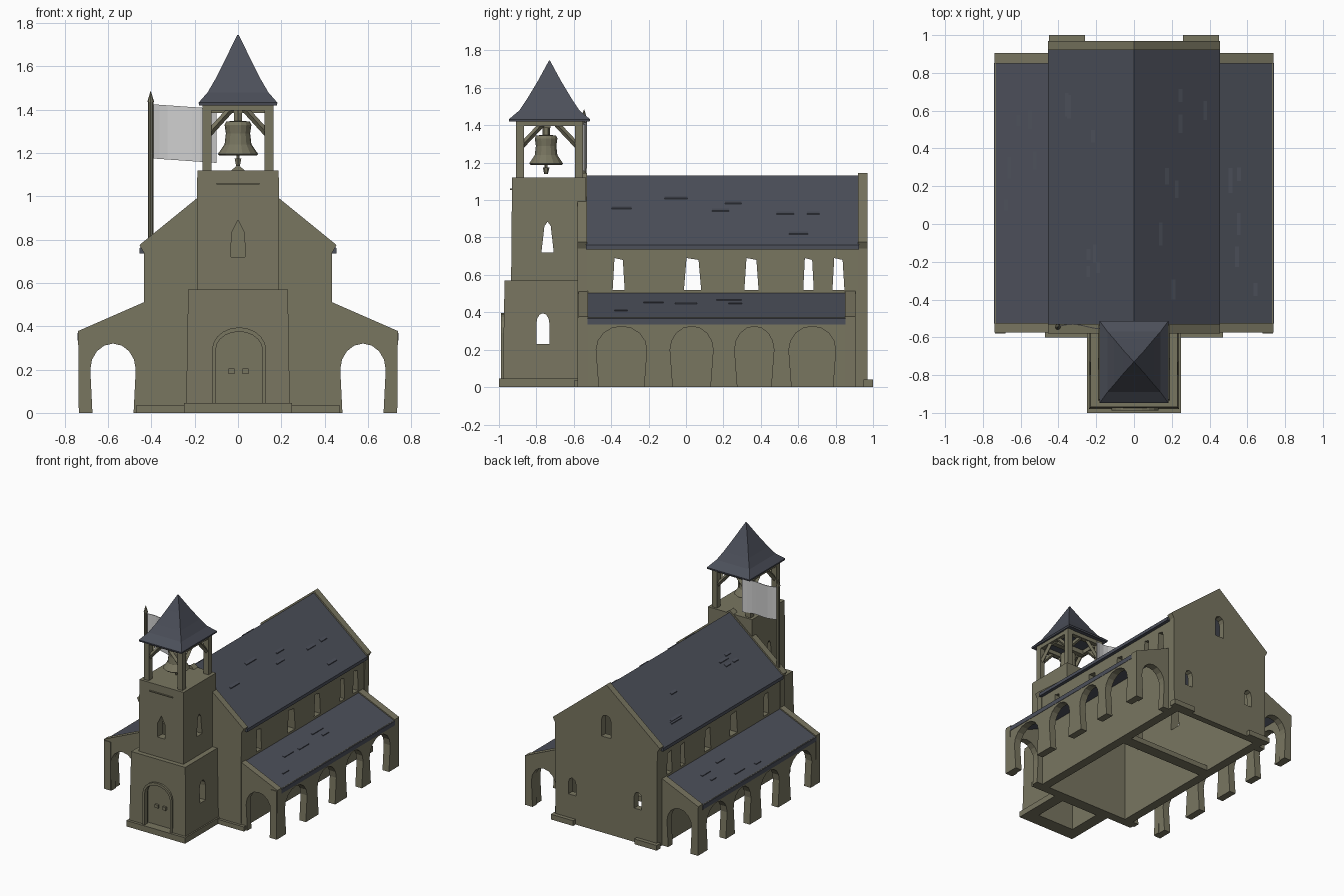
import bpy, bmesh, math, random
from mathutils import Vector

if "Cube" in bpy.data.objects:
    bpy.data.objects.remove(bpy.data.objects["Cube"])

random.seed(4)


def material(name, rgb):
    m = bpy.data.materials.new(name)
    m.diffuse_color = (*rgb, 1)
    m.use_nodes = True
    m.node_tree.nodes["Principled BSDF"].inputs["Base Color"].default_value = m.diffuse_color
    return m


STONE = material("olive stone", (0.19, 0.18, 0.118))
SLATE = material("blue grey slate", (0.072, 0.079, 0.102))
CLOTH = material("pale cloth", (0.62, 0.62, 0.62))


def finish(name, bm, mat):
    bmesh.ops.recalc_face_normals(bm, faces=bm.faces)
    me = bpy.data.meshes.new(name)
    bm.to_mesh(me)
    bm.free()
    me.materials.append(mat)
    ob = bpy.data.objects.new(name, me)
    bpy.context.collection.objects.link(ob)
    return ob


# Extrude a 2D outline between a and b along the axis missing from the plane
def prism(name, pts, plane, a, b, mat=STONE):
    place = {"xz": lambda u, v, t: (u, t, v),
             "yz": lambda u, v, t: (t, u, v),
             "xy": lambda u, v, t: (u, v, t)}[plane]
    bm = bmesh.new()
    lo = [bm.verts.new(place(u, v, a)) for u, v in pts]
    hi = [bm.verts.new(place(u, v, b)) for u, v in pts]
    bm.faces.new(lo)
    bm.faces.new(hi[::-1])
    for i in range(len(pts)):
        j = (i + 1) % len(pts)
        bm.faces.new((lo[i], lo[j], hi[j], hi[i]))
    return finish(name, bm, mat)


def box(name, x0, x1, y0, y1, z0, z1, mat=STONE):
    return prism(name, [(x0, y0), (x1, y0), (x1, y1), (x0, y1)], "xy", z0, z1, mat)


# Stack of rectangular rings (x0, x1, y0, y1, z)
def stack(name, rings, mat=STONE):
    bm = bmesh.new()
    loops = [[bm.verts.new(p) for p in ((x0, y0, z), (x1, y0, z), (x1, y1, z), (x0, y1, z))]
             for x0, x1, y0, y1, z in rings]
    bm.faces.new(loops[0])
    bm.faces.new(loops[-1])
    for a, b in zip(loops, loops[1:]):
        for i in range(4):
            j = (i + 1) % 4
            bm.faces.new((a[i], a[j], b[j], b[i]))
    return finish(name, bm, mat)


# Bar of n sides between two points
def bar(name, p, q, r0, r1, n=4, mat=STONE):
    p, q = Vector(p), Vector(q)
    bm = bmesh.new()
    bmesh.ops.create_cone(bm, cap_ends=True, segments=n, radius1=r0, radius2=r1, depth=(q - p).length)
    ob = finish(name, bm, mat)
    ob.rotation_mode = "QUATERNION"
    ob.rotation_quaternion = (q - p).to_track_quat("Z", "Y")
    ob.location = (p + q) / 2
    return ob


def arch(c, w, z0, zs, zt, n=8, foot=0.0):
    arc = [(c - w * math.cos(math.pi * i / n), zs + (zt - zs) * math.sin(math.pi * i / n)) for i in range(n + 1)]
    return [(c - w + foot, z0)] + arc + [(c + w - foot, z0)]


def cut(ob, cutters):
    for c in cutters:
        m = ob.modifiers.new("cut", "BOOLEAN")
        m.operation, m.solver, m.object = "DIFFERENCE", "EXACT", c
    dg = bpy.context.evaluated_depsgraph_get()
    dg.update()
    me = bpy.data.meshes.new_from_object(ob.evaluated_get(dg))
    ob.modifiers.clear()
    ob.data = me
    for c in cutters:
        bpy.data.objects.remove(c)


# Nave gable walls
GABLE = [(-0.43, 0), (0.43, 0), (0.435, 0.74), (0.455, 0.775), (0, 1.145), (-0.455, 0.775), (-0.435, 0.74)]
prism("front_gable", GABLE, "xz", -0.58, -0.53)
back = prism("back_gable", GABLE, "xz", 0.92, 0.97)
cut(back, [prism("c", arch(x, w, z0, z1 - 0.04, z1, 4), "xz", 0.8, 1.1)
           for x, w, z0, z1 in ((0, 0.04, 0.74, 0.91), (0.29, 0.032, 0.22, 0.35), (-0.27, 0.032, 0.26, 0.39))])

# Nave side walls, roof slopes and aisles on both sides
for s, side in ((-1, "left"), (1, "right")):
    wall = box(side + "_nave_wall", *sorted((s * 0.36, s * 0.43)), -0.54, 0.93, 0, 0.775)
    cut(wall, [prism("c", [(y - w, 0.52), (y + w, 0.52), (y + w * 0.7, 0.68), (y - w * 0.7, 0.69)],
                     "yz", s * 0.3, s * 0.5)
               for y, w in ((-0.36, 0.032), (0.035, 0.046), (0.35, 0.038), (0.655, 0.028), (0.815, 0.032))])
    prism(side + "_nave_roof", [(0, 1.13), (s * 0.455, 0.76), (s * 0.455, 0.735), (s * 0.43, 0.735), (0, 1.085)],
          "xz", -0.535, 0.925, SLATE)

    # Aisle arcade with four arches
    pts = [(-0.58, 0)]
    for c, w in ((-0.345, 0.135), (0.03, 0.115), (0.365, 0.105), (0.675, 0.125)):
        pts += arch(c, w, 0, 0.2, 0.325, 8, 0.015)
    prism(side + "_arcade", pts + [(0.9, 0), (0.9, 0.372), (-0.58, 0.372)], "yz", s * 0.68, s * 0.735)
    # Aisle end frames
    end = [(0.425, 0)] + arch(0.577, 0.105, 0, 0.2, 0.32, 8, 0.01) + [(0.735, 0), (0.738, 0.378), (0.425, 0.515)]
    for y0, y1 in ((-0.575, -0.525), (0.85, 0.905)):
        prism(side + "_aisle_end", [(s * u, v) for u, v in end], "xz", y0, y1)
    # Aisle lean-to roof
    prism(side + "_aisle_roof", [(s * u, v) for u, v in ((0.74, 0.368), (0.425, 0.505), (0.425, 0.47), (0.74, 0.335))],
          "xz", -0.527, 0.852, SLATE)
    # Raised slates
    for k in range(12):
        y, L = random.uniform(-0.45, 0.65), random.uniform(0.05, 0.14)
        if k < 7:
            x, top = random.uniform(0.12, 0.4), lambda u: 1.13 - u * 0.813
        else:
            x, top = random.uniform(0.48, 0.68), lambda u: 0.505 - (u - 0.425) * 0.435
        prism(side + "_slate", [(s * x, top(x)), (s * (x + 0.02), top(x + 0.02)),
                                (s * (x + 0.02), top(x + 0.02) + 0.006)], "xz", y, y + L, SLATE)
    # Footing stones at the nave corners
    box(side + "_back_foot", *sorted((s * 0.26, s * 0.45)), 0.95, 1.0, 0, 0.04)
    box(side + "_front_foot", *sorted((s * 0.24, s * 0.47)), -0.6, -0.54, 0, 0.035)

# Floor sill across the nave
box("nave_sill", -0.37, 0.37, 0.31, 0.4, 0, 0.04)

# Tower: hollow lower and upper stages
lower = stack("tower_lower", [(-0.24, 0.24, -0.98, -0.55, 0), (-0.23, 0.23, -0.97, -0.55, 0.57)])
cut(lower, [box("c", -0.16, 0.16, -0.89, -0.62, -0.1, 0.7),
            prism("c", arch(-0.765, 0.035, 0.23, 0.34, 0.395, 6), "yz", -0.4, 0.4),
            prism("c", arch(0.005, 0.115, 0.045, 0.29, 0.38, 10), "xz", -1.1, -0.935)])
upper = stack("tower_upper", [(-0.19, 0.19, -0.935, -0.53, 0.565), (-0.188, 0.188, -0.93, -0.535, 1.12)])
cut(upper, [box("c", -0.13, 0.13, -0.87, -0.59, 0.4, 1.08),
            prism("c", [(-0.773, 0.72), (-0.707, 0.72), (-0.723, 0.86), (-0.74, 0.885), (-0.757, 0.86)], "yz", -0.4, 0.4),
            prism("c", [(-0.033, 0.72), (0.033, 0.72), (0.03, 0.83), (0, 0.89), (-0.03, 0.83)], "xz", -1.1, -0.8)])
for x0, x1, y0, y1 in ((-0.25, 0.25, -1.0, -0.95), (-0.25, -0.225, -1.0, -0.57), (0.225, 0.25, -1.0, -0.57)):
    box("tower_plinth", x0, x1, y0, y1, 0, 0.045)
box("tower_band", -0.1, 0.1, -0.94, -0.92, 1.055, 1.062)

# Door surround and ring handles
outer, inner = arch(0.005, 0.125, 0.045, 0.29, 0.395, 10), arch(0.005, 0.108, 0.045, 0.29, 0.375, 10)
prism("door_surround", outer + inner[::-1], "xz", -0.988, -0.95)
for x in (-0.03, 0.035):
    box("door_handle", x - 0.014, x + 0.014, -0.95, -0.93, 0.18, 0.205)

# Belfry posts, braces and top beams
CY = -0.73
for sx in (-1, 1):
    for sy in (-1, 1):
        x, y = sx * 0.143, CY + sy * 0.158
        box("belfry_post", x - 0.021, x + 0.021, y - 0.021, y + 0.021, 1.11, 1.43)
        bar("belfry_brace", (x, y, 1.28), (sx * 0.03, y, 1.405), 0.016, 0.016)
        bar("belfry_brace", (x, y, 1.28), (x, CY + sy * 0.04, 1.405), 0.016, 0.016)
    box("belfry_beam", sx * 0.143 - 0.018, sx * 0.143 + 0.018, CY - 0.17, CY + 0.17, 1.395, 1.43)
    box("belfry_beam", -0.16, 0.16, CY + sx * 0.158 - 0.018, CY + sx * 0.158 + 0.018, 1.395, 1.43)
box("bell_yoke", -0.14, 0.14, CY - 0.035, CY + 0.005, 1.385, 1.42)

# Flared tower roof
rings = [(0.165, 0.195, 1.425), (0.18, 0.215, 1.42), (0.182, 0.217, 1.432), (0.14, 0.16, 1.48),
         (0.105, 0.12, 1.54), (0.055, 0.06, 1.64), (0.003, 0.003, 1.745)]
stack("tower_roof", [(-a, a, CY - b, CY + b, z) for a, b, z in rings], SLATE)

# Bell, turned from a profile
bm = bmesh.new()
prof = [(0, 1.35), (0.055, 1.345), (0.062, 1.33), (0.056, 1.29), (0.062, 1.24), (0.093, 1.195), (0.085, 1.188),
        (0.05, 1.24), (0, 1.32)]
vs = [bm.verts.new((r, 0, z)) for r, z in prof]
es = [bm.edges.new(e) for e in zip(vs, vs[1:])]
bmesh.ops.spin(bm, geom=vs + es, cent=(0, 0, 0), axis=(0, 0, 1), angle=2 * math.pi, steps=14)
bmesh.ops.remove_doubles(bm, verts=bm.verts, dist=0.0005)
finish("bell", bm, STONE).location = (0, -0.748, 0)
bar("bell_hanger", (0, -0.748, 1.34), (0, -0.748, 1.4), 0.02, 0.02, 6)
bar("clapper_rod", (0, -0.748, 1.16), (0, -0.748, 1.32), 0.008, 0.008, 6)
bar("clapper", (0, -0.748, 1.14), (0, -0.748, 1.175), 0.01, 0.018, 6)

# Flag and pole on the front gable
bar("flag_pole", (-0.403, -0.545, 0.74), (-0.403, -0.545, 1.44), 0.012, 0.012, 8)
bar("pole_tip", (-0.403, -0.545, 1.435), (-0.403, -0.545, 1.485), 0.016, 0.001, 8)
wave = [(-0.4 + 0.3 * i / 8, -0.545 + 0.012 * math.sin(i * 0.8)) for i in range(9)]
flag = prism("flag", wave + [(x, y + 0.005) for x, y in wave[::-1]], "xy", 1.175, 1.425, CLOTH)
for v in flag.data.vertices:
    v.co.z -= (v.co.x + 0.4) * 0.07
